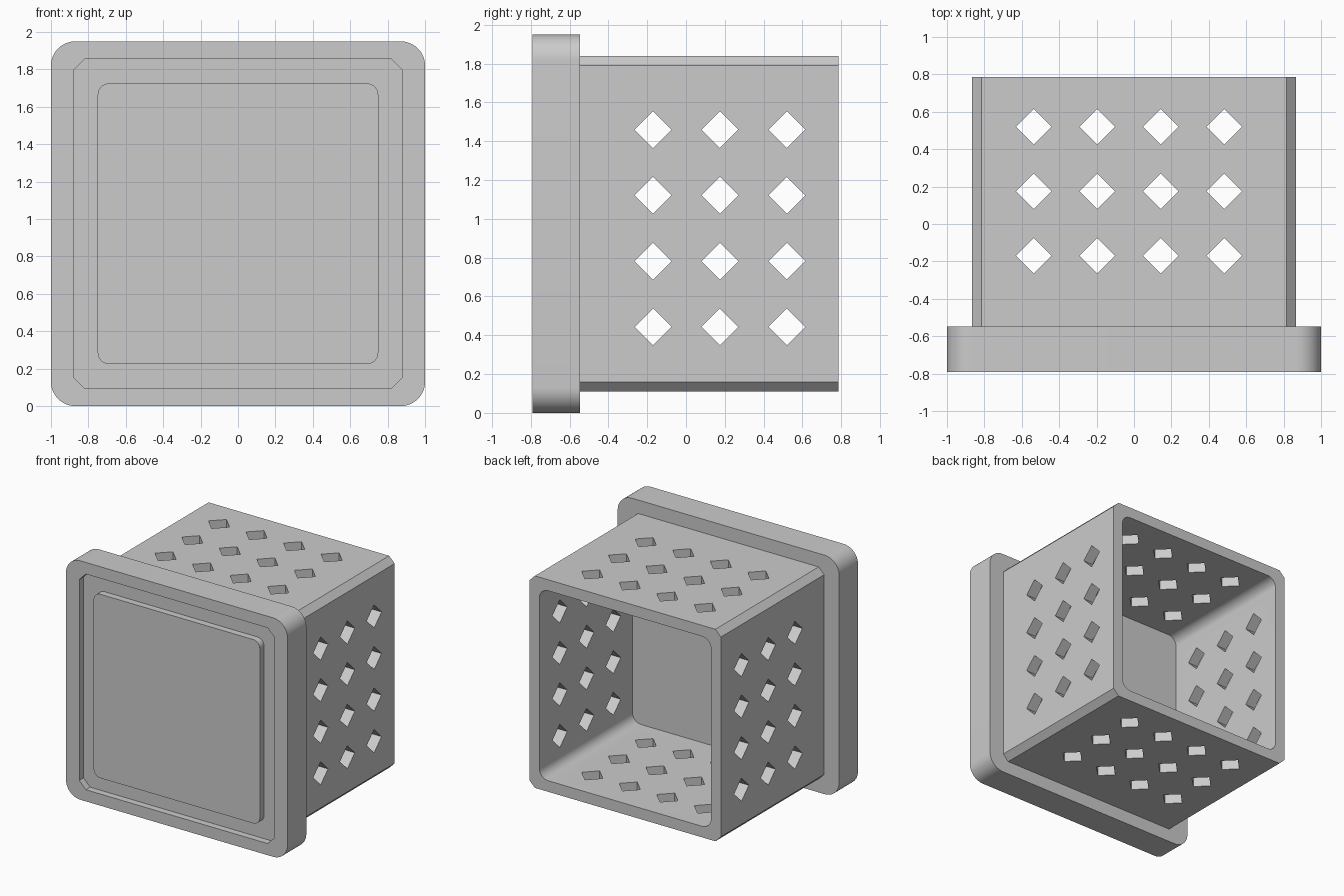
import bpy, bmesh, math
from mathutils import Matrix, Vector

cube = bpy.data.objects.get("Cube")
if cube:
    bpy.data.objects.remove(cube, do_unlink=True)

MID = 0.975          # height of the box axis
FRONT, BACK = -0.79, 0.785
RECESS = FRONT + 0.055

grey = bpy.data.materials.new("plain grey")
grey.use_nodes = True
grey.diffuse_color = (0.6, 0.6, 0.6, 1)
grey.node_tree.nodes["Principled BSDF"].inputs["Base Color"].default_value = grey.diffuse_color


def finish(name, bm):
    bmesh.ops.recalc_face_normals(bm, faces=bm.faces)
    mesh = bpy.data.meshes.new(name)
    bm.to_mesh(mesh)
    bm.free()
    mesh.materials.append(grey)
    obj = bpy.data.objects.new(name, mesh)
    bpy.context.collection.objects.link(obj)
    return obj


def prism(name, half_x, half_z, radius, steps, y0, y1):
    """Box along y with rounded corners, or chamfered ones when steps is 1."""
    bm = bmesh.new()
    ring = []
    for k, (sx, sz) in enumerate([(1, 1), (-1, 1), (-1, -1), (1, -1)]):
        for i in range(steps + 1):
            a = math.pi / 2 * (k + i / steps)
            x = sx * (half_x - radius) + radius * math.cos(a)
            z = sz * (half_z - radius) + radius * math.sin(a)
            ring.append(bm.verts.new((x, y0, MID + z)))
    face = bm.faces.new(ring)
    out = bmesh.ops.extrude_face_region(bm, geom=[face])
    moved = [v for v in out["geom"] if isinstance(v, bmesh.types.BMVert)]
    bmesh.ops.translate(bm, verts=moved, vec=(0, y1 - y0, 0))
    return finish(name, bm)


def diamond_bars(name, axis, across):
    """Grid of square bars on edge, running along the given axis."""
    bm = bmesh.new()
    side = 0.095 * math.sqrt(2)
    for a in across:
        for y in (-0.17, 0.175, 0.52):
            if axis == "X":
                place, size = Vector((0, y, a)), (3, side, side)
            else:
                place, size = Vector((a, y, MID)), (side, side, 3)
            turn = Matrix.Rotation(math.pi / 4, 4, axis)
            bmesh.ops.create_cube(bm, size=1, matrix=Matrix.Translation(place) @ turn
                                  @ Matrix.Diagonal((*size, 1)))
    return finish(name, bm)


def cut(obj, cutter):
    cutter.hide_render = True
    mod = obj.modifiers.new("cut", "BOOLEAN")
    mod.operation, mod.solver, mod.object = "DIFFERENCE", "EXACT", cutter
    bpy.context.view_layer.objects.active = obj
    bpy.ops.object.modifier_apply(modifier=mod.name)
    bpy.data.objects.remove(cutter, do_unlink=True)


# Hollow box with chamfered edges and diamond holes through all four walls
box = prism("perforated_box", 0.865, 0.865, 0.05, 1, FRONT + 0.15, BACK)
cut(box, prism("cavity_cutter", 0.775, 0.775, 0.08, 8, -0.415, BACK + 0.5))
cut(box, diamond_bars("upright_hole_cutter", "Z", [-0.535 + 0.339 * i for i in range(4)]))
cut(box, diamond_bars("sideways_hole_cutter", "X", [0.443 + 0.339 * i for i in range(4)]))

# Wide front flange with a shallow chamfered recess
flange = prism("front_flange", 1, MID, 0.13, 12, FRONT, -0.547)
cut(flange, prism("recess_cutter", 0.88, 0.88, 0.06, 1, FRONT - 0.3, RECESS))

# Raised panel inside the recess
panel = prism("front_panel", 0.75, 0.75, 0.06, 8, FRONT, RECESS + 0.02)

for obj in (box, flange, panel):
    bpy.ops.object.select_all(action="DESELECT")
    obj.select_set(True)
    bpy.context.view_layer.objects.active = obj
    bpy.ops.object.shade_smooth_by_angle(angle=math.radians(30))
